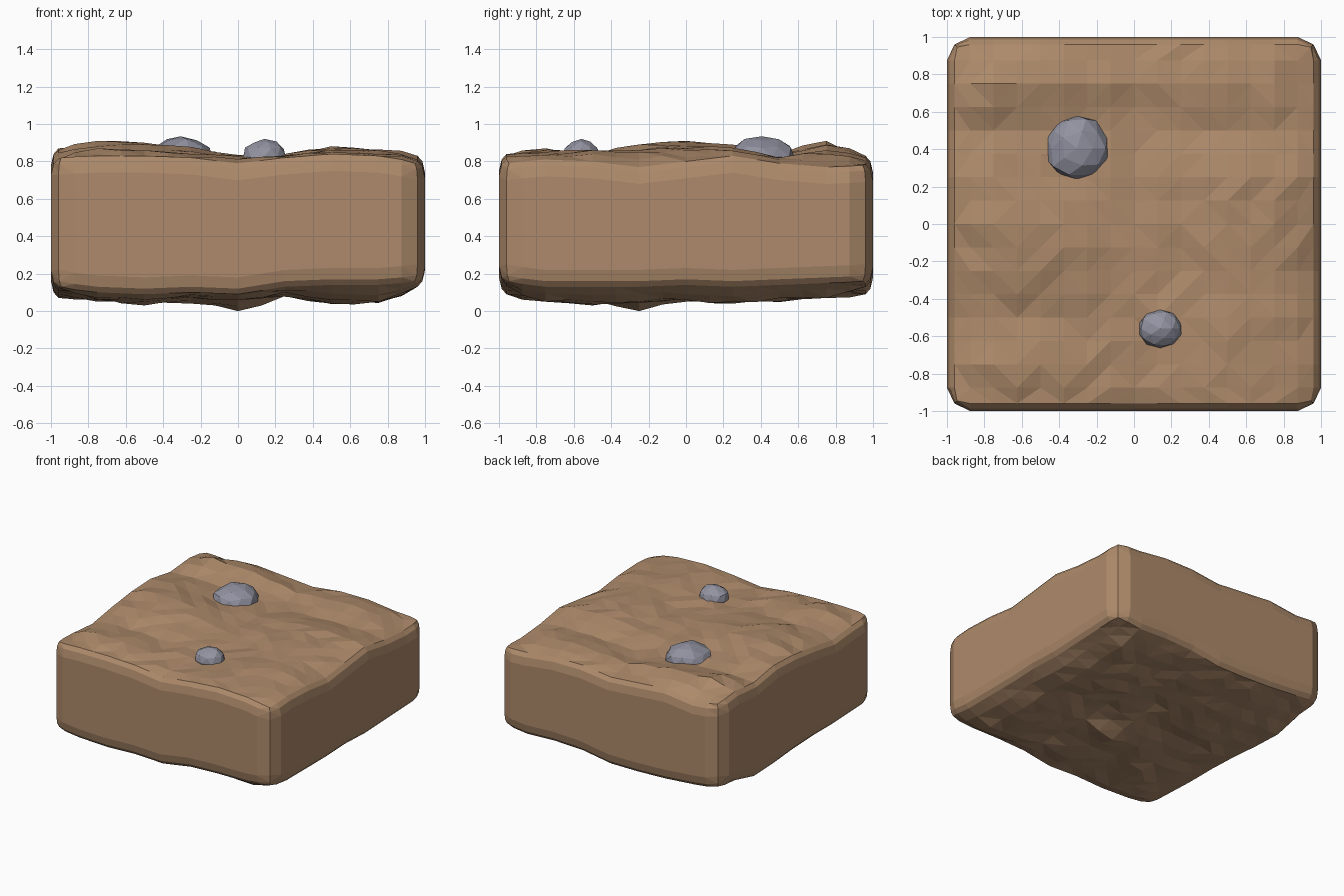
import bpy, bmesh, random
from mathutils import Vector

if "Cube" in bpy.data.objects:
    bpy.data.objects.remove(bpy.data.objects["Cube"])

random.seed(4)
N = 16
C = [max(-0.96, min(0.96, -1 + 0.125 * i)) for i in range(N + 1)]

# coarse relief in hundredths, rows run from front to back
TOP = """82 83 83 82 79 82 84 83 79
81 87 86 84 82 83 85 84 81
79 84 84 83 82 83 86 86 80
83 88 89 86 83 82 86 85 77
86 91 90 87 83 84 87 86 80
87 89 86 84 82 84 87 86 83
83 84 83 82 80 81 82 82 79
85 91 89 86 82 84 86 84 77
82 80 83 81 79 82 82 79 78"""
BOTTOM = """13 10 9 10 9 13 14 14 16
12 6 5 8 6 10 6 5 13
11 7 3 7 6 9 4 5 13
11 8 6 4 0 8 5 5 13
10 5 7 8 5 10 8 6 14
8 6 4 7 9 8 4 5 13
7 7 5 6 8 10 5 7 14
13 9 7 8 7 10 8 7 15
15 12 10 9 9 13 14 13 16"""


def parse(text):
    return [[int(v) / 100 for v in row.split()] for row in text.splitlines()]


def height(table, i, j):
    a, b = min(i // 2, 7), min(j // 2, 7)
    u, v = i / 2 - a, j / 2 - b
    low = table[b][a] * (1 - u) + table[b][a + 1] * u
    high = table[b + 1][a] * (1 - u) + table[b + 1][a + 1] * u
    return low * (1 - v) + high * v


def material(name, color):
    m = bpy.data.materials.new(name)
    m.diffuse_color = color
    m.use_nodes = True
    m.node_tree.nodes["Principled BSDF"].inputs["Base Color"].default_value = m.diffuse_color
    return m


def finish(bm, name, mat):
    bmesh.ops.recalc_face_normals(bm, faces=bm.faces[:])
    bmesh.ops.triangulate(bm, faces=bm.faces[:], quad_method='SHORT_EDGE')
    me = bpy.data.meshes.new(name)
    bm.to_mesh(me)
    bm.free()
    me.materials.append(mat)
    ob = bpy.data.objects.new(name, me)
    bpy.context.collection.objects.link(ob)
    return ob


soil = material("soil", (0.42, 0.255, 0.145, 1))
stone = material("stone", (0.29, 0.29, 0.36, 1))

# soil block: two relief sheets joined by rounded walls
bm = bmesh.new()
sheets = []
for table, sign in ((parse(BOTTOM), -1), (parse(TOP), 1)):
    g = {}
    for j in range(N + 1):
        for i in range(N + 1):
            x, y, z = C[i], C[j], height(table, i, j)
            if 0 < i < N and 0 < j < N and (i % 2 or j % 2):
                z += random.uniform(-0.013, 0.013)
            if i in (0, N) and j in (0, N):
                x, y = x * 0.985, y * 0.985
            g[i, j] = bm.verts.new((x, y, max(z, 0)))
    for j in range(N):
        for i in range(N):
            bm.faces.new((g[i, j], g[i + 1, j], g[i + 1, j + 1], g[i, j + 1]))
    sheets.append(g)

rim = ([(i, 0) for i in range(N)] + [(N, j) for j in range(N)]
       + [(i, N) for i in range(N, 0, -1)] + [(0, j) for j in range(N, 0, -1)])
columns = []
for i, j in rim:
    lo, hi = sheets[0][i, j], sheets[1][i, j]
    on_x, on_y = i in (0, N), j in (0, N)
    x, y = C[i], C[j]
    out = 1 if on_x and on_y else 1 / 0.96
    z0, z1 = lo.co.z + 0.09, hi.co.z - 0.09
    mid = []
    for z, f in ((lo.co.z + 0.03, 0.986), (z0, 1), (z0 * 0.6 + z1 * 0.4, 1),
                 (z0 * 0.4 + z1 * 0.6, 1), (z1, 1), (hi.co.z - 0.03, 0.986)):
        f = max(f, 0.995) if on_x and on_y else f
        mid.append(bm.verts.new((x * out * f if on_x else x,
                                 y * out * f if on_y else y, z)))
    columns.append([lo] + mid + [hi])
for a, b in zip(columns, columns[1:] + columns[:1]):
    for k in range(len(a) - 1):
        bm.faces.new((a[k], b[k], b[k + 1], a[k + 1]))
finish(bm, "soil_block", soil)


# half-buried stones
def rock(name, center, size):
    bm = bmesh.new()
    bmesh.ops.create_icosphere(bm, subdivisions=2, radius=1)
    for v in bm.verts:
        v.co *= random.uniform(0.94, 1.04)
        v.co = Vector(center) + Vector([a * b for a, b in zip(v.co, size)])
    finish(bm, name, stone)


rock("large_stone", (-0.305, 0.405, 0.825), (0.17, 0.178, 0.108))
rock("small_stone", (0.14, -0.56, 0.825), (0.12, 0.1, 0.093))
